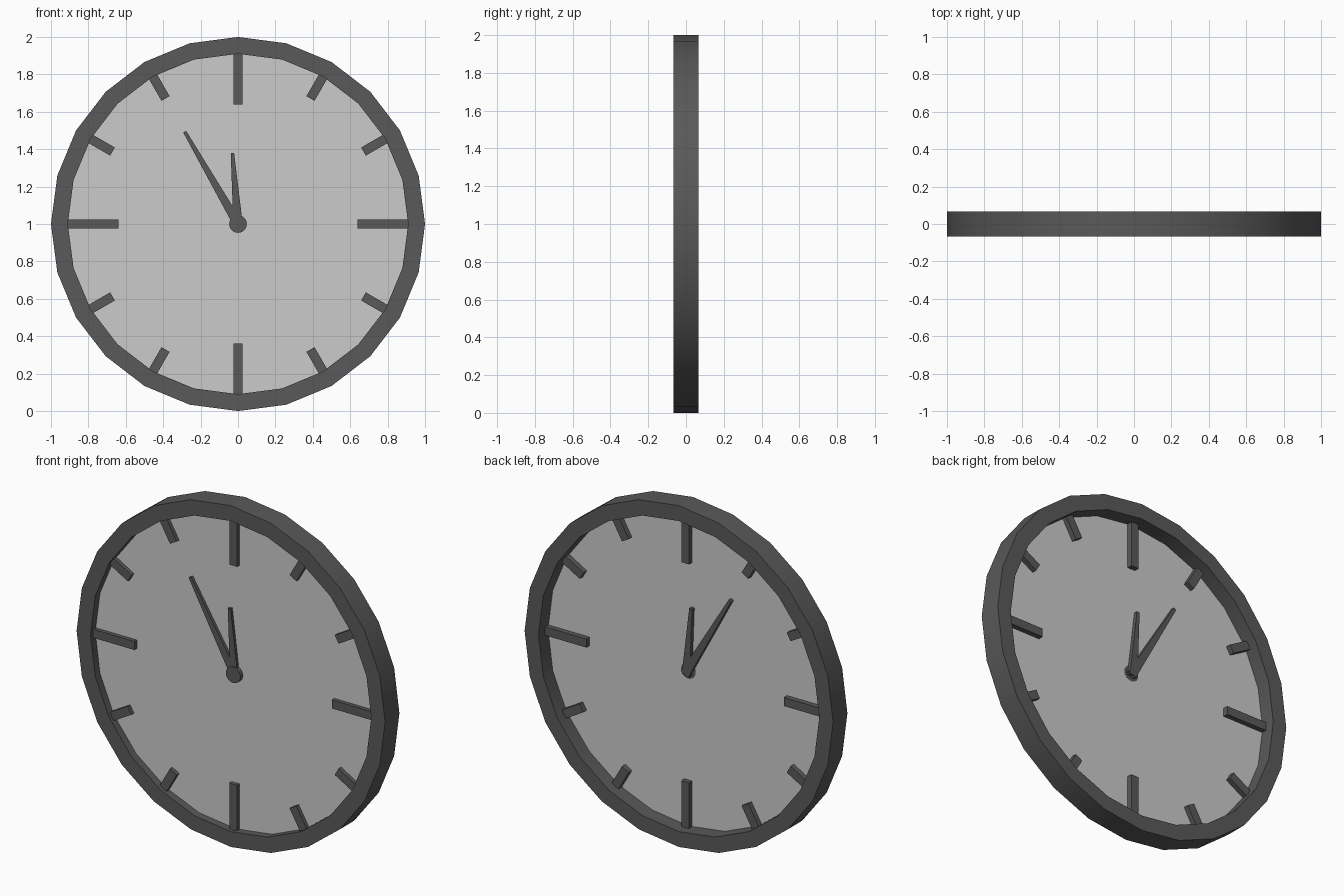
import bpy, bmesh, math
from mathutils import Matrix, Vector

if "Cube" in bpy.data.objects:
    bpy.data.objects.remove(bpy.data.objects["Cube"])

SIDES = 24
CENTRE = Vector((0, 0, 1))
FACE_Y = -0.022

dark = bpy.data.materials.new("dark_grey")
dark.diffuse_color = (0.1, 0.1, 0.1, 1)
dark.use_nodes = True
dark.node_tree.nodes["Principled BSDF"].inputs["Base Color"].default_value = dark.diffuse_color


def finish(name, bm, mat=None):
    bmesh.ops.recalc_face_normals(bm, faces=bm.faces)
    me = bpy.data.meshes.new(name)
    bm.to_mesh(me)
    bm.free()
    ob = bpy.data.objects.new(name, me)
    bpy.context.collection.objects.link(ob)
    if mat:
        me.materials.append(mat)
    return ob


def circle(bm, radius, y, sides=SIDES):
    step = math.tau / sides
    return [bm.verts.new(CENTRE + Vector((radius * math.sin(i * step), y, radius * math.cos(i * step))))
            for i in range(sides)]


def smooth(ob):
    bpy.ops.object.select_all(action='DESELECT')
    ob.select_set(True)
    bpy.context.view_layer.objects.active = ob
    bpy.ops.object.shade_smooth_by_angle(angle=math.radians(30))


def radial_bar(name, angle, r0, r1, w0, w1, y0, y1):
    """Bar pointing outwards from the centre, angle in degrees clockwise from 12."""
    bm = bmesh.new()
    prof = [(-w0 / 2, r0), (w0 / 2, r0), (w1 / 2, r1), (-w1 / 2, r1)]
    face = bm.faces.new([bm.verts.new((x, y0, z)) for x, z in prof])
    ext = bmesh.ops.extrude_face_region(bm, geom=[face])["geom"]
    moved = [v for v in ext if isinstance(v, bmesh.types.BMVert)]
    bmesh.ops.translate(bm, verts=moved, vec=(0, y1 - y0, 0))
    bm.transform(Matrix.Translation(CENTRE) @ Matrix.Rotation(math.radians(angle), 4, 'Y'))
    return finish(name, bm, dark)


# Rim: rectangular section swept round the centre
bm = bmesh.new()
section = [(1.0, -0.066), (1.0, 0.066), (0.91, 0.066), (0.91, -0.066)]
loops = [circle(bm, r, y) for r, y in section]
for k in range(4):
    a, b = loops[k], loops[(k + 1) % 4]
    for i in range(SIDES):
        j = (i + 1) % SIDES
        bm.faces.new((a[i], a[j], b[j], b[i]))
smooth(finish("rim", bm, dark))

# Dial: thin sheet inside the rim
bm = bmesh.new()
bm.faces.new(circle(bm, 0.91, FACE_Y))
finish("dial", bm)

# Hour marks, longer at the quarters, passing through the dial
for h in range(12):
    quarter = h % 3 == 0
    radial_bar(f"hour_mark_{h or 12}", h * 30, 0.64 if quarter else 0.775, 0.91,
               0.05, 0.05, -0.045, 0.008)

# Tapered hands
radial_bar("minute_hand", -30, -0.02, 0.57, 0.052, 0.018, -0.039, 0.0)
radial_bar("hour_hand", -4.5, -0.02, 0.38, 0.052, 0.018, -0.039, 0.0)

# Hub
bm = bmesh.new()
front, back = circle(bm, 0.047, -0.045), circle(bm, 0.047, FACE_Y + 0.0005)
bm.faces.new(front)
bm.faces.new(back)
for i in range(SIDES):
    j = (i + 1) % SIDES
    bm.faces.new((front[i], front[j], back[j], back[i]))
smooth(finish("hub", bm, dark))
